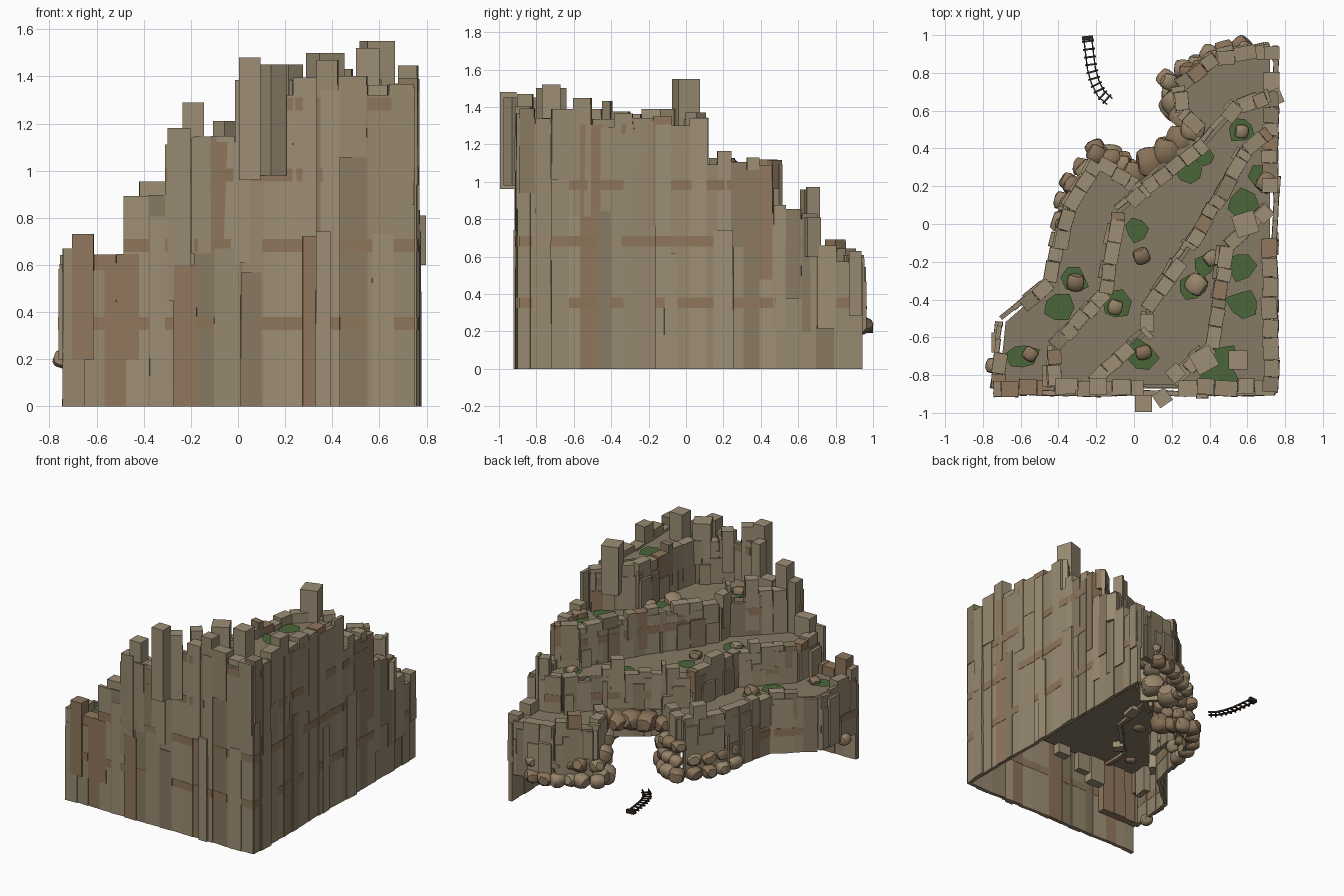
import bpy, bmesh, random
from math import radians, atan2, sin, cos, tau
from mathutils import Matrix, Vector

if "Cube" in bpy.data.objects:
    bpy.data.objects.remove(bpy.data.objects["Cube"])

random.seed(7)
R = random.uniform


def material(name, r, g, b):
    m = bpy.data.materials.new(name)
    m.diffuse_color = (r, g, b, 1)
    m.use_nodes = True
    m.node_tree.nodes["Principled BSDF"].inputs["Base Color"].default_value = m.diffuse_color
    return m


STONE = [material("stone", .31, .25, .16), material("stone_light", .34, .275, .18),
         material("stone_dark", .25, .195, .125), material("stone_brown", .28, .185, .11),
         material("strata", .27, .18, .105)]
BOULDER = [material("boulder", .31, .23, .14), material("boulder_dark", .25, .17, .10)]
SOIL = [material("soil", .24, .195, .13)]
MOSS = [material("moss", .07, .13, .04)]
IRON = [material("rail_dark", .035, .022, .016)]


def finish(bm, name, mats, smooth=False):
    me = bpy.data.meshes.new(name)
    bm.to_mesh(me)
    bm.free()
    for m in mats:
        me.materials.append(m)
    ob = bpy.data.objects.new(name, me)
    bpy.context.collection.objects.link(ob)
    if smooth:
        bpy.context.view_layer.objects.active = ob
        ob.select_set(True)
        bpy.ops.object.shade_smooth_by_angle(angle=radians(35))
        ob.select_set(False)
    return ob


def block(bm, x, y, yaw, w, d, z0, z1, mat=0, taper=1.0):
    """Upright box, optionally tapered towards its top."""
    mx = (Matrix.Translation((x, y, (z0 + z1) / 2)) @ Matrix.Rotation(yaw, 4, 'Z')
          @ Matrix.Diagonal((w, d, z1 - z0, 1)))
    vs = bmesh.ops.create_cube(bm, size=1)['verts']
    for v in vs:
        if v.co.z > 0:
            v.co.x *= taper
            v.co.y *= taper
        v.co = mx @ v.co
    for f in {f for v in vs for f in v.link_faces}:
        f.material_index = mat


BANDS = (.35, .68, .98, 1.28)


def wall(name, path, base, top, depth, out, keep=1.0, jump=0.0, sheet=False):
    """Row of slabs (sheet) or free columns beside a path; base and top depend on (x, y)."""
    bm = bmesh.new()
    for a, b in zip(path, path[1:]):
        a, b = Vector(a), Vector(b)
        run, u = (b - a).length, (b - a).normalized()
        n = Vector((-u.y, u.x))
        s = 0
        while s < run - .015:
            w = min(R(.065, .125), run - s)
            p = a + u * (s + w / 2)
            s += w
            if random.random() > keep:
                continue
            x, y = p + n * (out + R(-.008, .008) * (.5 if sheet else 1))
            yaw = atan2(u.y, u.x) + radians(R(-5, 5))
            z0, z1 = base(p.x, p.y), top(p.x, p.y) + R(-.02, .04)
            if random.random() < .2:
                z1 += R(.3, 1) * jump
            mat = random.choices((0, 1, 2, 3), (5, 4, 1, 1))[0]
            wide = w * (1.12 if sheet else 1.0)
            block(bm, x, y, yaw, wide, depth, z0, z1, mat, 1 if sheet else R(.94, 1))
            for zb in BANDS if sheet else ():
                if z0 + .02 < zb < z1 - .04 and random.random() < .7:
                    block(bm, x, y, yaw, wide, depth + .004, zb - .025, zb + .03, 4)
    return finish(bm, name, STONE)


# Terrace edges, lowest to highest
edge1a = [(-.715, -.87), (-.68, -.52), (-.44, -.31), (-.34, .08), (-.19, .32), (.0, .20)]
edge1b = [(.36, .50), (.26, .60), (.24, .73), (.44, .87), (.72, .91)]
edge2 = [(-.42, -.86), (-.42, -.65), (-.14, -.37), (-.07, .06), (.07, .18), (.38, .42), (.56, .62), (.72, .67)]
edge3 = [(-.21, -.84), (.08, -.57), (.08, -.46), (.31, -.11), (.46, .14), (.60, .38), (.72, .48)]
edge4 = [(.21, -.84), (.42, -.66), (.46, -.40), (.50, -.12), (.60, -.03), (.72, .08)]
edge1 = edge1a + edge1b
FLOOR = {1: .58, 2: .81, 3: 1.07, 4: 1.32}


def const(z):
    return lambda x, y: z


def tier2_base(x, y):
    return .38 if -.02 < x < .40 and y > .15 else .56


# Each terrace: thin slab face with a crown of columns along its rim
for nm, edge, base, k in (("1_left", edge1a, const(.20), 1), ("1_right", edge1b, const(.20), 1),
                          ("2", edge2, tier2_base, 2), ("3", edge3, const(.79), 3), ("4", edge4, const(1.05), 4)):
    z = FLOOR[k]
    wall("terrace_face_" + nm, edge, base, const(z - .01), .025, .03, sheet=True)
    wall("terrace_crown_" + nm, edge, lambda x, y: z - R(.10, .28), const(z + .03), .075, .006, .92, .1)
    wall("terrace_facing_" + nm, edge, lambda x, y: base(x, y) + .01, lambda x, y: z - R(.03, .15), .03, .042, .3)


# Tall straight cliffs on the front and right
def cliff_top(x, y):
    if y < -.78:
        return .60 if x < -.45 else .89 if x < -.27 else 1.12 if x < .01 else 1.34
    return 1.32 if y < .09 else 1.07 if y < .43 else .81 if y < .74 else .59


def upper_base(x, y):
    return max(.2, cliff_top(x, y) - R(.25, .75))


front = [(.745, -.86), (-.745, -.86)]
right = [(.715, .94), (.715, -.89)]
for nm, path in (("front", front), ("right", right)):
    wall(nm + "_cliff_face", path, const(0), lambda x, y: cliff_top(x, y) - .01, .025, .034, sheet=True)
    wall(nm + "_cliff_crown", path, upper_base, lambda x, y: cliff_top(x, y) + .03, .085, .006, .85, .14)
    wall(nm + "_lower_columns", path, const(0), lambda x, y: min(cliff_top(x, y) - .06, R(.55, .85)),
         .025, .045, .35)
bm = bmesh.new()
for x, y, yaw, w, z0, z1 in ((.05, -.95, 0, .09, .96, 1.48), (.15, -.92, .6, .08, .98, 1.45),
                             (.745, .67, .4, .08, .60, .81), (-.19, -.86, 0, .09, .68, 1.29),
                             (.59, 0, .3, .12, 1.2, 1.55), (.55, -.72, 0, .1, 1.2, 1.52),
                             (.37, -.72, .5, .12, 1.25, 1.5), (.22, -.79, .7, .08, 1.15, 1.45)):
    block(bm, x, y, yaw, w, w, z0, z1, 1)
finish(bm, "tall_columns", STONE)

# Terrace floors, each running back under the one above
corner = [(.72, -.87)]
for name, pts, z in (("floor_1", edge1 + corner, FLOOR[1]), ("floor_2", edge2 + corner, FLOOR[2]),
                     ("floor_3", edge3 + corner, FLOOR[3]), ("floor_4", edge4 + corner, FLOOR[4])):
    bm = bmesh.new()
    f = bm.faces.new([bm.verts.new((x, y, z)) for x, y in pts])
    f.normal_update()
    if f.normal.z < 0:
        f.normal_flip()
    bmesh.ops.triangulate(bm, faces=[f])
    finish(bm, name, SOIL)

# Moss patches: x, y, radius, terrace
bm = bmesh.new()
for x, y, r, k in ((-.60, -.70, .09, 1), (-.40, -.44, .09, 1), (-.31, -.29, .07, 1), (-.10, -.43, .08, 2),
                   (.01, -.03, .07, 2), (.30, .28, .08, 2), (.38, .36, .06, 2), (.57, .50, .07, 2), (.03, -.70, .09, 3),
                   (.30, -.34, .09, 3), (.57, .10, .09, 3), (.67, .24, .07, 3), (.38, -.22, .06, 3),
                   (.56, -.22, .09, 4), (.58, -.42, .09, 4), (.45, -.80, .10, 4), (.48, -.70, .07, 4)):
    ph = R(0, 6)
    ring = []
    for i in range(7):
        q = r * R(.65, 1.2)
        ring.append(bm.verts.new((x + q * cos(ph + tau * i / 7), y + q * sin(ph + tau * i / 7), FLOOR[k] + .008)))
    bm.faces.new(ring)
finish(bm, "moss_patches", MOSS)


# Boulders: squashed, blunted spheres
def boulders(name, items):
    bm = bmesh.new()
    for x, y, z, r in items:
        mx = (Matrix.Translation((x, y, z)) @ Matrix.Rotation(R(0, tau), 4, 'Z')
              @ Matrix.Rotation(R(-.4, .4), 4, 'X')
              @ Matrix.Diagonal((r * R(1.0, 1.25), r * R(.95, 1.15), r * R(.85, 1.1), 1)))
        mat = random.choice((0, 0, 1))
        vs = bmesh.ops.create_icosphere(bm, subdivisions=2, radius=1)['verts']
        for v in vs:
            v.co = mx @ Vector([max(-.78, min(.78, c)) * 1.1 for c in v.co])
        for f in {f for v in vs for f in v.link_faces}:
            f.material_index = mat
    finish(bm, name, BOULDER, True)


boulders("terrace_rocks", [(-.55, -.69, .59, .038), (-.31, -.31, .60, .045), (-.10, -.44, .82, .038), (.04, -.17, .82, .04),
                           (.57, .49, .82, .04), (.05, -.68, 1.08, .04), (.33, -.32, 1.09, .052), (.41, -.18, 1.08, .04),
                           (.70, .22, 1.09, .052), (-.745, -.75, .20, .04)])
pile = [(.28, .57, .45, .08), (.36, .54, .48, .06), (.30, .56, .30, .08), (.22, .63, .22, .08), (.22, .64, .38, .075)]
for x, y in ((.17, .77), (.20, .70), (.27, .82), (.33, .85), (.40, .90), (.48, .92), (.57, .94)):
    pile += [(x, y, .23, R(.045, .06)), (x + .02, y - .02, .33, R(.04, .055))]
boulders("portal_boulders_right", pile)
pile = [(-.02, .27, .25, .07), (-.02, .27, .38, .065), (.0, .26, .50, .065), (.09, .33, .52, .075),
        (.17, .38, .53, .075), (.24, .45, .53, .07), (.31, .50, .56, .06)]
for x, y in ((-.20, .39), (-.12, .37), (-.06, .33), (-.27, .30), (-.34, .22), (-.37, .12), (-.39, .01)):
    pile += [(x, y, .23, R(.045, .06)), (x + .02, y - .02, .32, R(.04, .055))]
    if x > -.25:
        pile.append((x, y - .02, .43, .05))
boulders("portal_boulders_left", pile)

# Mine track curving towards the portal
line = [Vector(p) for p in ((-.245, .985), (-.235, .90), (-.225, .82), (-.205, .75), (-.175, .69), (-.13, .65))]
bm = bmesh.new()
for a, b in zip(line, line[1:]):
    u = b - a
    n = Vector((-u.y, u.x)).normalized() * .021
    yaw = atan2(u.y, u.x)
    for side in (-1, 1):
        x, y = (a + b) / 2 + n * side
        block(bm, x, y, yaw, u.length * 1.08, .007, .197, .209)
    for t in (.2, .7):
        x, y = a + u * t
        block(bm, x, y, yaw, .010, .064, .190, .198)
block(bm, -.246, .985, .1, .06, .022, .192, .218)
finish(bm, "mine_track", IRON)
